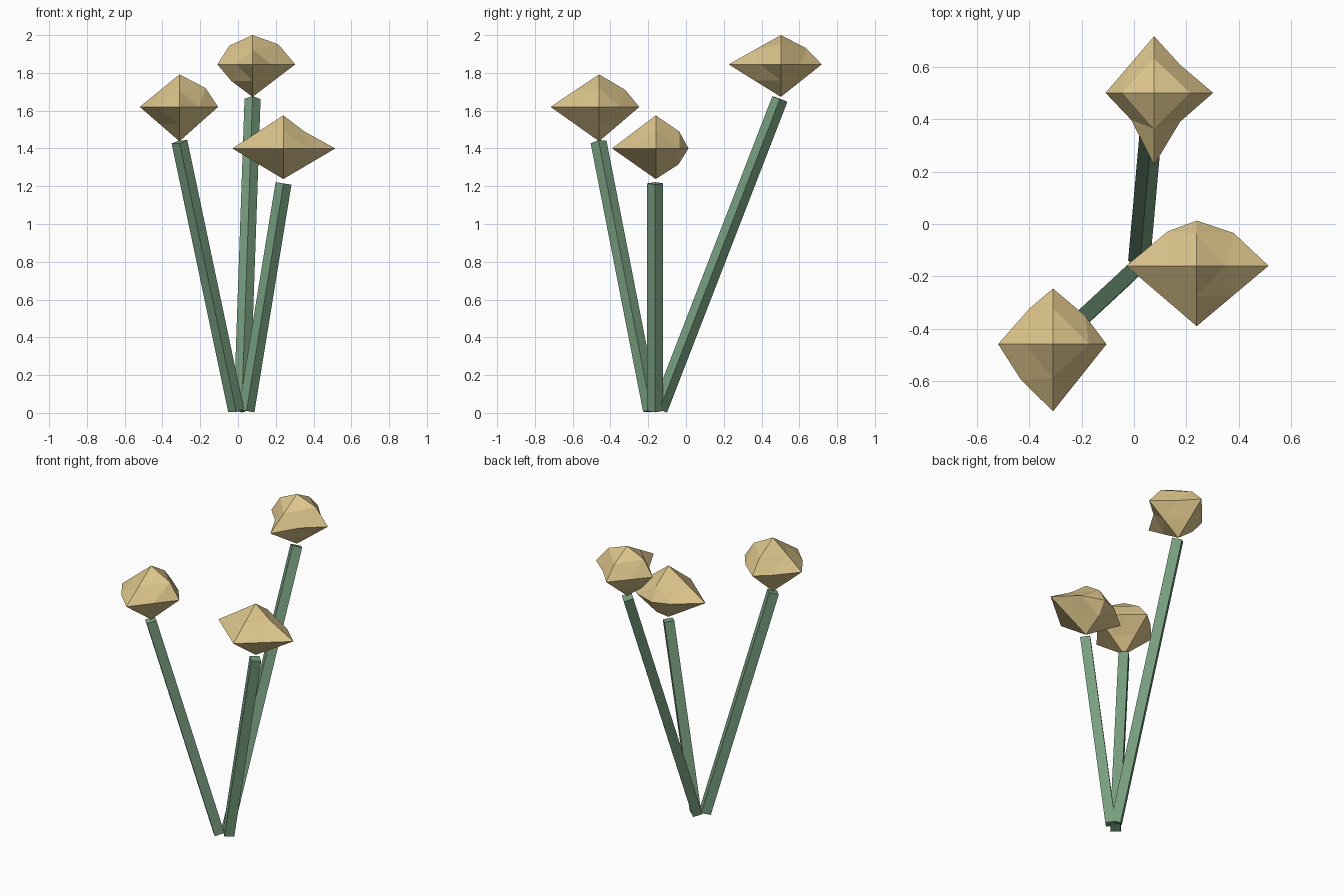
import bpy, bmesh
from mathutils import Vector

if "Cube" in bpy.data.objects:
    bpy.data.objects.remove(bpy.data.objects["Cube"])


def material(name, color):
    m = bpy.data.materials.new(name)
    m.diffuse_color = color
    m.use_nodes = True
    m.node_tree.nodes["Principled BSDF"].inputs["Base Color"].default_value = m.diffuse_color
    return m


GREEN = material("stem_green", (0.19, 0.35, 0.22, 1))
YELLOW = material("flower_yellow", (0.72, 0.56, 0.26, 1))


def finish(bm, name, mat):
    bmesh.ops.recalc_face_normals(bm, faces=bm.faces)
    me = bpy.data.meshes.new(name)
    bm.to_mesh(me)
    bm.free()
    me.materials.append(mat)
    ob = bpy.data.objects.new(name, me)
    bpy.context.collection.objects.link(ob)
    return ob


def stem(name, start, end, radius=0.0425):
    """Four-sided rod between two points."""
    a, b = Vector(start), Vector(end)
    bm = bmesh.new()
    bmesh.ops.create_cone(bm, cap_ends=True, segments=4, radius1=radius,
                          radius2=radius, depth=(b - a).length)
    ob = finish(bm, name, GREEN)
    ob.location = (a + b) / 2
    ob.rotation_mode = 'QUATERNION'
    ob.rotation_quaternion = Vector((0, 0, 1)).rotation_difference(b - a)


def flower(name, center, tips, bulges):
    """Irregular octahedron split once: six tips, edge middles pushed in or out."""
    bm = bmesh.new()
    c = Vector(center)
    axes = {"X": (1, 0, 0), "x": (-1, 0, 0), "Y": (0, 1, 0),
            "y": (0, -1, 0), "Z": (0, 0, 1), "z": (0, 0, -1)}
    off = {k: Vector(axes[k]) * t for k, t in zip("XxYyZz", tips)}
    tip = {k: bm.verts.new(c + v) for k, v in off.items()}
    mids = {}

    def mid(p, q):
        if p + q not in mids:
            u, v = bulges.get(p + q, (tip_len(p) / 2, tip_len(q) / 2))
            mids[p + q] = bm.verts.new(c + Vector(axes[p]) * u + Vector(axes[q]) * v)
        return mids[p + q]

    def tip_len(k):
        return off[k].length

    for i in "Xx":
        for j in "Yy":
            for k in "Zz":
                ij, jk, ik = mid(i, j), mid(j, k), mid(i, k)
                for f in ((tip[i], ij, ik), (tip[j], jk, ij),
                          (tip[k], ik, jk), (ij, jk, ik)):
                    bm.faces.new(f)
    finish(bm, name, YELLOW)


# Stems
stem("left_stem", (-0.01, -0.185, 0.012), (-0.31, -0.463, 1.435))
stem("back_stem", (0.02, -0.14, 0.017), (0.077, 0.497, 1.662))
stem("right_stem", (0.045, -0.163, 0.01), (0.241, -0.163, 1.215))

# Flower heads (tips: +x -x +y -y +z -z; capital letters mean positive axis)
flower("left_flower", (-0.31, -0.46, 1.62), (0.205, 0.21, 0.213, 0.257, 0.172, 0.182),
       {"XZ": (0.138, 0.10), "YZ": (0.138, 0.09), "xY": (0.09, 0.137),
        "xy": (0.122, 0.137), "XY": (0.122, 0.11)})
flower("back_flower", (0.077, 0.502, 1.845), (0.226, 0.186, 0.217, 0.276, 0.155, 0.172),
       {"XZ": (0.137, 0.106), "xZ": (0.122, 0.10), "xz": (0.11, 0.09),
        "YZ": (0.132, 0.087), "XY": (0.099, 0.108), "xy": (0.088, 0.103),
        "Xy": (0.10, 0.11)})
flower("right_flower", (0.24, -0.16, 1.40), (0.275, 0.27, 0.173, 0.231, 0.175, 0.162),
       {"XZ": (0.111, 0.09), "YZ": (0.124, 0.09), "Yz": (0.12, 0.085),
        "XY": (0.141, 0.126), "xY": (0.11, 0.132)})
